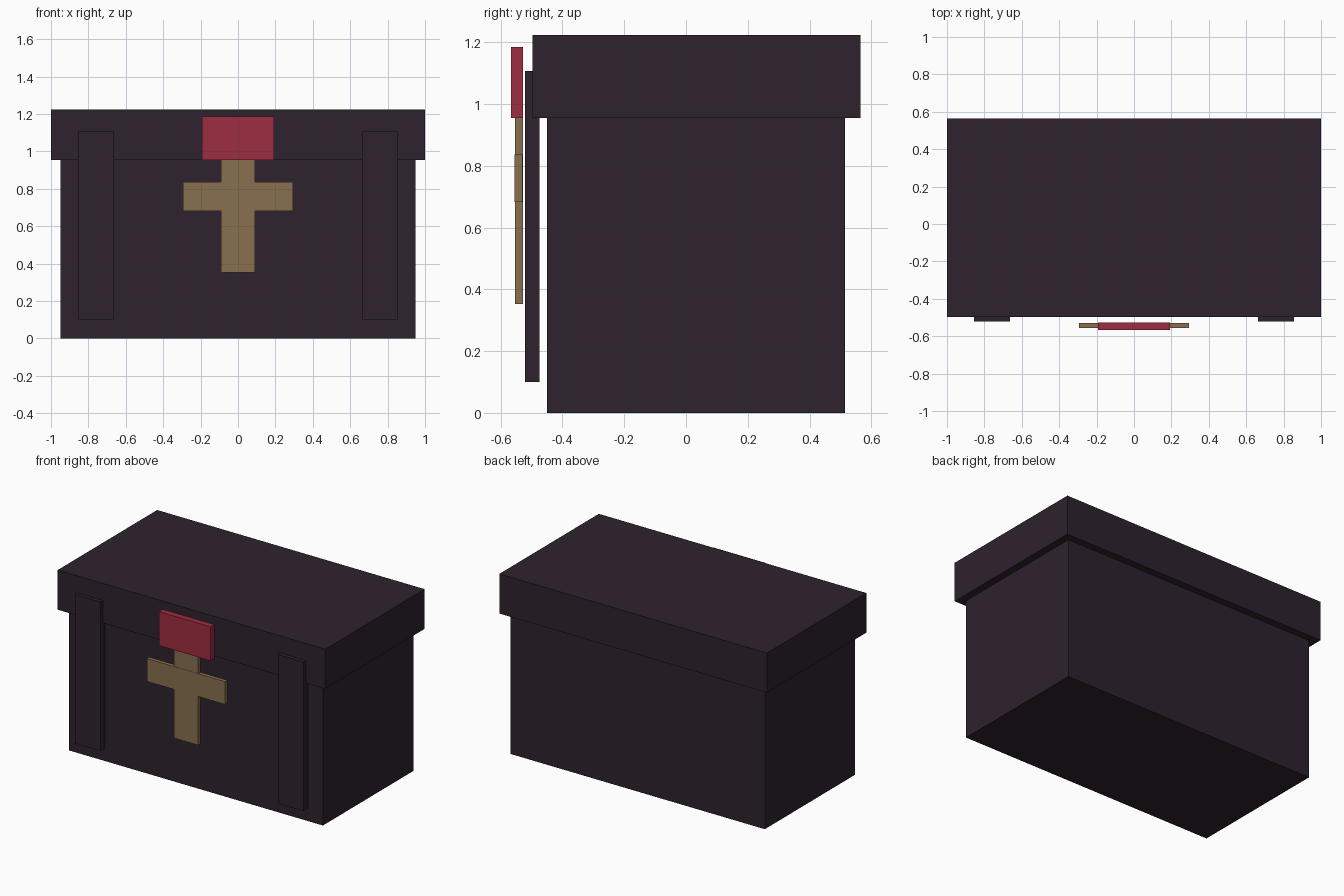
import bpy

if "Cube" in bpy.data.objects:
    bpy.data.objects.remove(bpy.data.objects["Cube"])


def srgb(r, g, b):
    def lin(c):
        c /= 255
        return c / 12.92 if c <= 0.04045 else ((c + 0.055) / 1.055) ** 2.4
    return (lin(r), lin(g), lin(b), 1)


def material(name, rgb):
    mat = bpy.data.materials.new(name)
    mat.diffuse_color = srgb(*rgb)
    mat.use_nodes = True
    mat.node_tree.nodes["Principled BSDF"].inputs["Base Color"].default_value = mat.diffuse_color
    return mat


dark = material("dark_plum", (46, 34, 46))
red = material("crimson", (158, 45, 65))
gold = material("dull_gold", (135, 112, 79))


def box(name, x, y, z, mat):
    """Box spanning the given (min, max) range on each axis."""
    spans = (x, y, z)
    bpy.ops.mesh.primitive_cube_add(size=1, location=[(a + b) / 2 for a, b in spans])
    obj = bpy.context.object
    obj.name = name
    obj.scale = [b - a for a, b in spans]
    bpy.ops.object.transform_apply(location=False, rotation=False, scale=True)
    obj.data.materials.append(mat)
    return obj


# Chest body and overhanging lid
box("chest_body", (-0.95, 0.95), (-0.45, 0.515), (0.0, 0.955), dark)
box("chest_lid", (-1.0, 1.0), (-0.497, 0.565), (0.955, 1.223), dark)

# Front straps, one on each side
for side, x in (("left", (-0.855, -0.663)), ("right", (0.663, 0.855))):
    box("strap_" + side, x, (-0.522, -0.475), (0.10, 1.107), dark)

# Latch plate and cross emblem
box("latch_plate", (-0.193, 0.193), (-0.567, -0.527), (0.955, 1.185), red)
box("cross_upright", (-0.09, 0.09), (-0.553, -0.528), (0.352, 0.957), gold)
box("cross_bar", (-0.293, 0.293), (-0.555, -0.529), (0.682, 0.836), gold)
